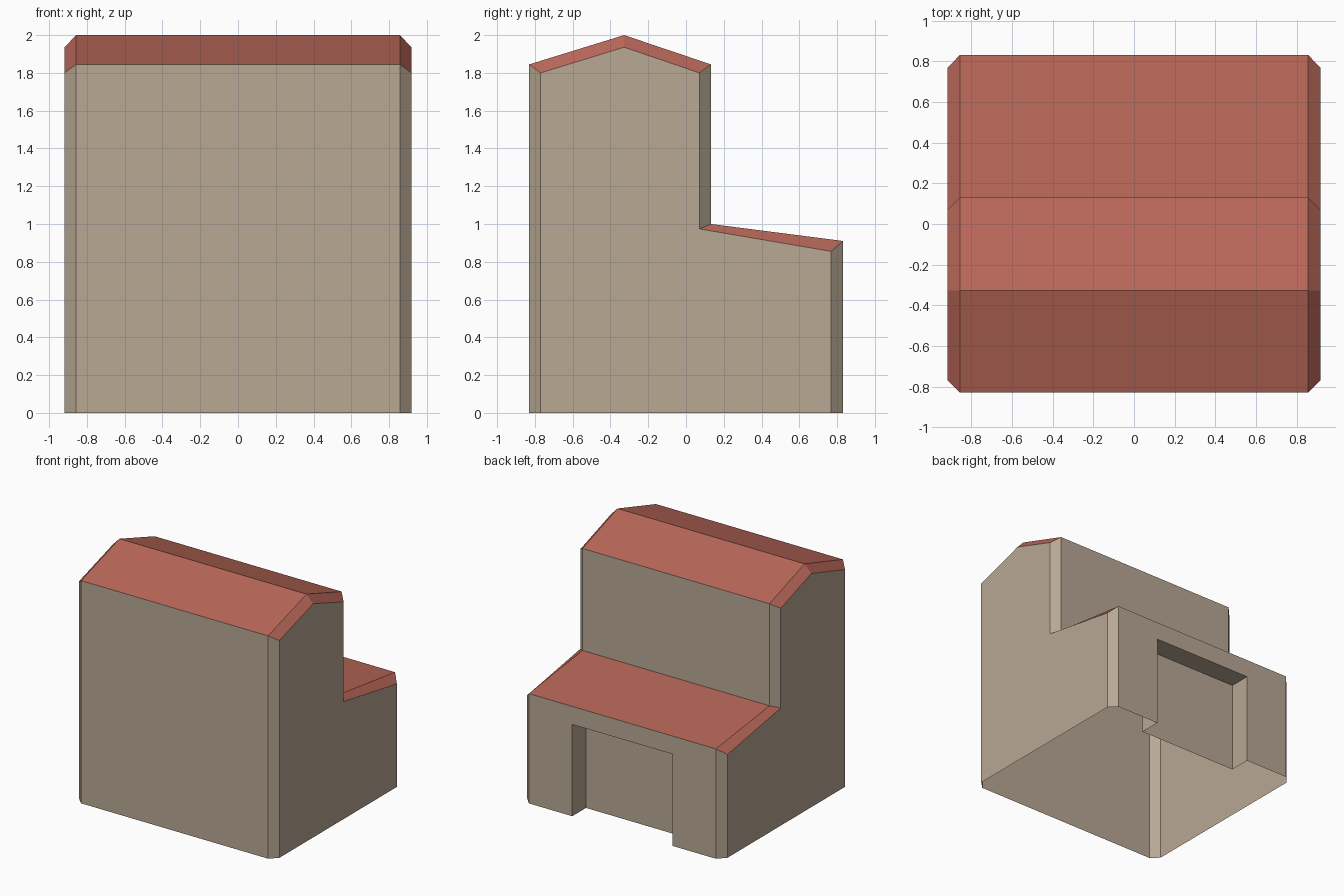
import bpy
import bmesh

if "Cube" in bpy.data.objects:
    bpy.data.objects.remove(bpy.data.objects["Cube"])


def material(name, colour):
    m = bpy.data.materials.new(name)
    m.diffuse_color = (*colour, 1)
    m.use_nodes = True
    m.node_tree.nodes["Principled BSDF"].inputs["Base Color"].default_value = m.diffuse_color
    return m


wall = material("stone wall", (0.479, 0.392, 0.296))
roof = material("red roof", (0.479, 0.136, 0.098))

# side profiles (y, z), from the front foot over the roofs to the back foot
full = [(-0.83, 0), (-0.83, 1.845), (-0.328, 2.0), (0.132, 1.845),
        (0.132, 1.0), (0.832, 0.91), (0.832, 0)]
inset = [(-0.77, 0), (-0.77, 1.80), (-0.328, 1.936), (0.071, 1.80),
         (0.071, 0.974), (0.768, 0.855), (0.768, 0)]
sections = [(-0.918, inset), (-0.857, full), (0.857, full), (0.918, inset)]

bm = bmesh.new()
rings = [[bm.verts.new((x, y, z)) for y, z in prof] for x, prof in sections]

# shell skin between the sections, open underneath
last = len(full) - 2
for i in range(3):
    a, b = rings[i], rings[i + 1]
    for j in range(last + 1):
        if i == 1 and j == last:
            continue  # back wall holds the doorway
        bm.faces.new((a[j], b[j], b[j + 1], a[j + 1]))

# side walls
bm.faces.new(rings[0])
bm.faces.new(rings[3][::-1])

# back wall with a recessed doorway
W, H, DEPTH, BACK = 0.46, 0.76, 0.18, 0.832
outline = [(W, 0), (W, H), (-W, H), (-W, 0)]
outer = [bm.verts.new((x, BACK, z)) for x, z in outline]
inner = [bm.verts.new((x, BACK - DEPTH, z)) for x, z in outline]
a, b = rings[1], rings[2]
bm.faces.new([a[last], b[last], b[last + 1]] + outer + [a[last + 1]])
for k in range(3):
    bm.faces.new((outer[k + 1], outer[k], inner[k], inner[k + 1]))
bm.faces.new(inner[::-1])

# upward faces are roof, the rest is wall
bm.normal_update()
for f in bm.faces:
    f.material_index = 1 if f.normal.z > 0.1 else 0

mesh = bpy.data.meshes.new("house")
bm.to_mesh(mesh)
bm.free()
mesh.materials.append(wall)
mesh.materials.append(roof)
house = bpy.data.objects.new("house", mesh)
bpy.context.collection.objects.link(house)
